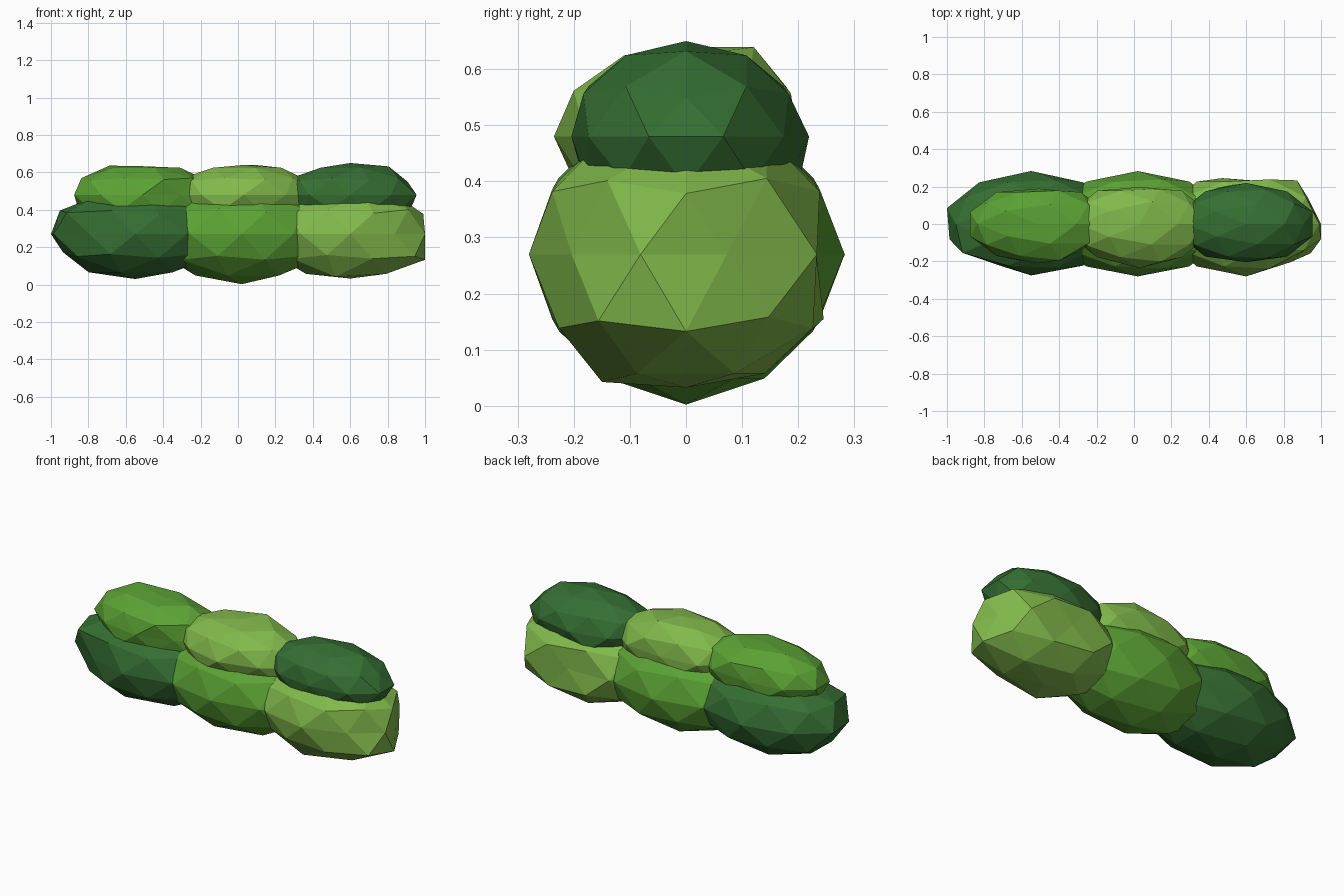
import bpy, bmesh
from mathutils import Vector


def material(name, rgb):
    m = bpy.data.materials.new(name)
    m.diffuse_color = (*rgb, 1)
    return m


DARK = material("dark_leaf", (0.035, 0.155, 0.032))
MID = material("mid_leaf", (0.105, 0.36, 0.035))
LIGHT = material("light_leaf", (0.22, 0.485, 0.07))


def clump(name, centre, size, mat, dents=()):
    """Faceted leaf ball; each dent is (direction, radial factor) for one vertex."""
    bm = bmesh.new()
    bmesh.ops.create_icosphere(bm, subdivisions=2, radius=1)
    bm.verts.ensure_lookup_table()
    for direction, factor in dents:
        d = Vector(direction).normalized()
        v = max(bm.verts, key=lambda p: p.co.normalized().dot(d))
        v.co *= factor
    for v in bm.verts:
        v.co = Vector([c + p * s for c, p, s in zip(centre, v.co, size)])
    me = bpy.data.meshes.new(name)
    bm.to_mesh(me)
    bm.free()
    me.materials.append(mat)
    bpy.context.collection.objects.link(bpy.data.objects.new(name, me))


# Lower row of the hedge
clump("lower_left_clump", (-0.55, 0, 0.27), (0.473, 0.275, 0.24), DARK,
      [((-0.85, 0, 0.526), 1.0), ((-0.951, -0.309, 0), 0.97),
       ((-0.588, -0.809, 0), 0.88), ((-0.688, -0.5, 0.526), 1.07),
       ((-0.894, 0, -0.447), 0.91), ((-0.688, -0.5, -0.526), 0.95),
       ((0, 1, 0), 1.03)])
clump("lower_middle_clump", (0.02, 0, 0.27), (0.47, 0.28, 0.26), MID,
      [((0, 0, -1), 1.03), ((0, 1, 0), 1.01)])
clump("lower_right_clump", (0.6, 0, 0.27), (0.45, 0.28, 0.25), LIGHT,
      [((0.951, 0.309, 0), 0.84), ((0.951, -0.309, 0), 0.935),
       ((0.85, 0, -0.526), 1.045), ((0.588, 0.809, 0), 1.03),
       ((0.588, -0.809, 0), 0.9), ((0.688, -0.5, -0.526), 1.06),
       ((0.688, 0.5, 0.526), 1.03), ((0.894, 0, 0.447), 0.97),
       ((0, 1, 0), 0.83), ((0, 0, -1), 0.95),
       ((-0.16, -0.5, -0.85), 1.07), ((-0.276, 0.85, -0.447), 1.03)])

# Upper row of the hedge
clump("upper_left_clump", (-0.51, 0, 0.48), (0.385, 0.21, 0.17), MID,
      [((0, 0, 1), 0.9), ((0, 1, 0), 0.9), ((-0.276, -0.85, -0.447), 1.08),
       ((-0.426, 0.309, 0.85), 1.08), ((0.276, -0.85, 0.447), 1.08),
       ((0.588, -0.809, 0), 0.9)])
clump("upper_middle_clump", (0.03, 0, 0.48), (0.385, 0.22, 0.17), LIGHT,
      [((0, 0, 1), 0.94), ((0, 1, 0), 0.9), ((0, -1, 0), 1.07),
       ((0.16, 0.5, 0.85), 1.1), ((0.26, -0.81, 0.526), 1.07),
       ((-0.276, -0.85, -0.447), 1.06)])
clump("upper_right_clump", (0.6, 0, 0.48), (0.373, 0.215, 0.17), DARK,
      [((0.526, 0, 0.85), 1.05), ((0, -1, 0), 0.95), ((0, 1, 0), 1.02),
       ((0.85, 0, 0.526), 0.92), ((0.688, 0.5, -0.526), 1.05),
       ((-0.276, 0.85, -0.447), 1.1)])
